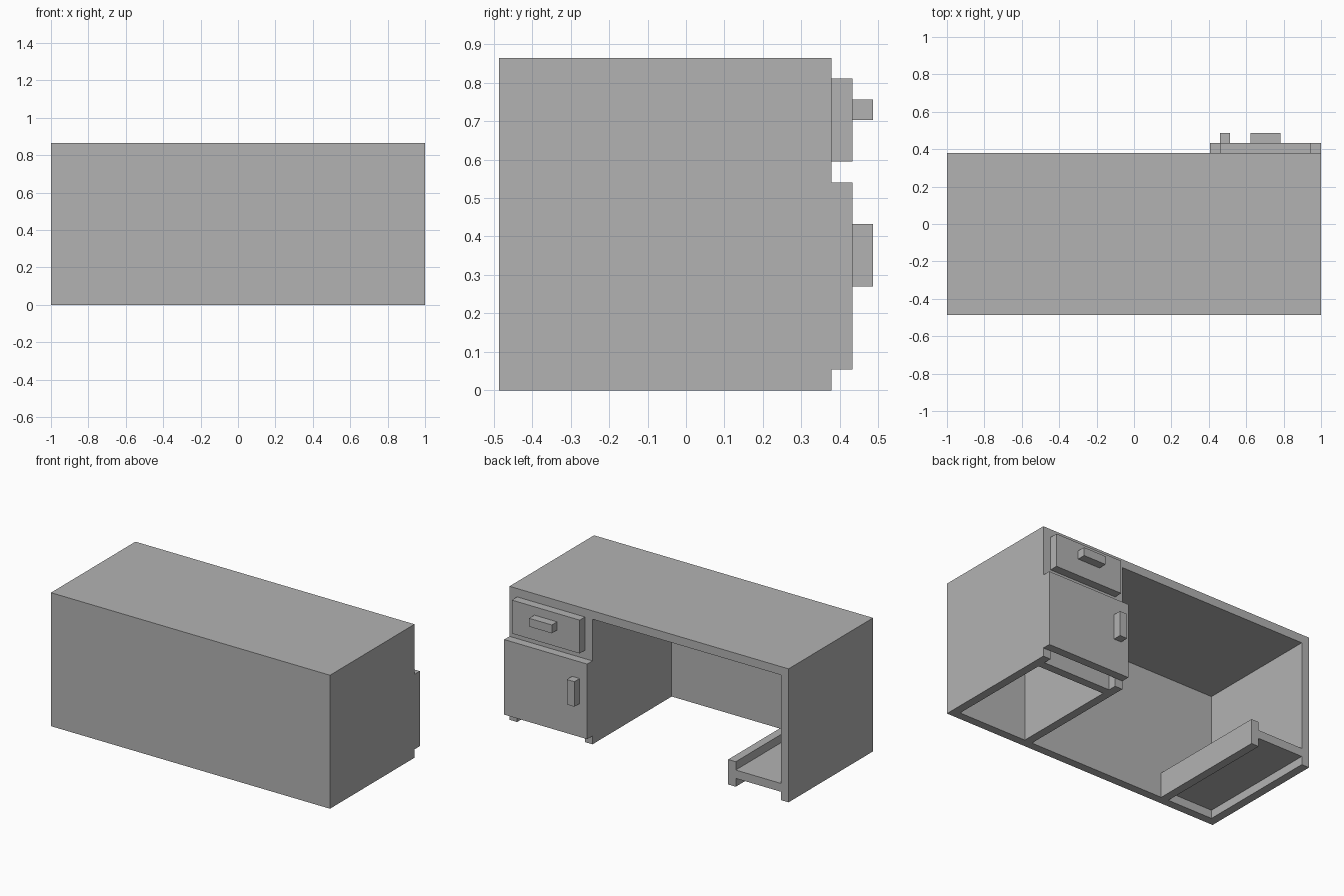
import bpy
import bmesh
from mathutils import Vector

cube = bpy.data.objects.get("Cube")
if cube:
    bpy.data.objects.remove(cube, do_unlink=True)

U = 2 / 37  # board thickness: every part is a whole number of these

grey = bpy.data.materials.new("plain_grey")
grey.use_nodes = True
grey.diffuse_color = (0.45, 0.45, 0.45, 1)
grey.node_tree.nodes["Principled BSDF"].inputs["Base Color"].default_value = grey.diffuse_color


def board(name, x, y, z):
    """Box spanning the given (low, high) ranges, in board thicknesses."""
    bm = bmesh.new()
    bmesh.ops.create_cube(bm, size=1)
    size = Vector([b - a for a, b in (x, y, z)]) * U
    centre = Vector([(a + b) / 2 for a, b in (x, y, z)]) * U
    bmesh.ops.scale(bm, vec=size, verts=bm.verts)
    bmesh.ops.translate(bm, vec=centre, verts=bm.verts)
    mesh = bpy.data.meshes.new(name)
    bm.to_mesh(mesh)
    bm.free()
    mesh.materials.append(grey)
    obj = bpy.data.objects.new(name, mesh)
    bpy.context.collection.objects.link(obj)


END = 18.5           # half the desk width
INNER = END - 1      # inside of the end panels
BODY = (-9, 7)       # carcass depth
INSIDE = (-8, 7)     # depth in front of the closing panel

# Carcass
board("desk_top", (-END, END), BODY, (15, 16))
board("closing_panel", (-END, END), (-9, -8), (0, 15))
board("left_end_panel", (INNER, END), INSIDE, (0, 15))
board("right_end_panel", (-END, -INNER), INSIDE, (0, 15))

# Cabinet, open underneath
board("cabinet_inner_wall", (7.5, 8.5), INSIDE, (0, 15))
board("cabinet_divider", (8.5, INNER), INSIDE, (10, 11))
board("cabinet_recessed_panel", (8.5, INNER), (5, 6), (0, 10))

# Drawer and door with their handles
board("drawer_front", (8.5, INNER), (7, 8), (11, 15))
board("drawer_handle", (11.5, 14.5), (8, 9), (13, 14))
board("cabinet_door", (7.5, END), (7, 8), (1, 10))
board("door_handle", (8.5, 9.5), (8, 9), (5, 8))

# Low shelf with a raised lip
board("low_shelf", (-INNER, -11.5), INSIDE, (1, 2))
board("low_shelf_lip", (-11.5, -10.5), INSIDE, (0, 3))
